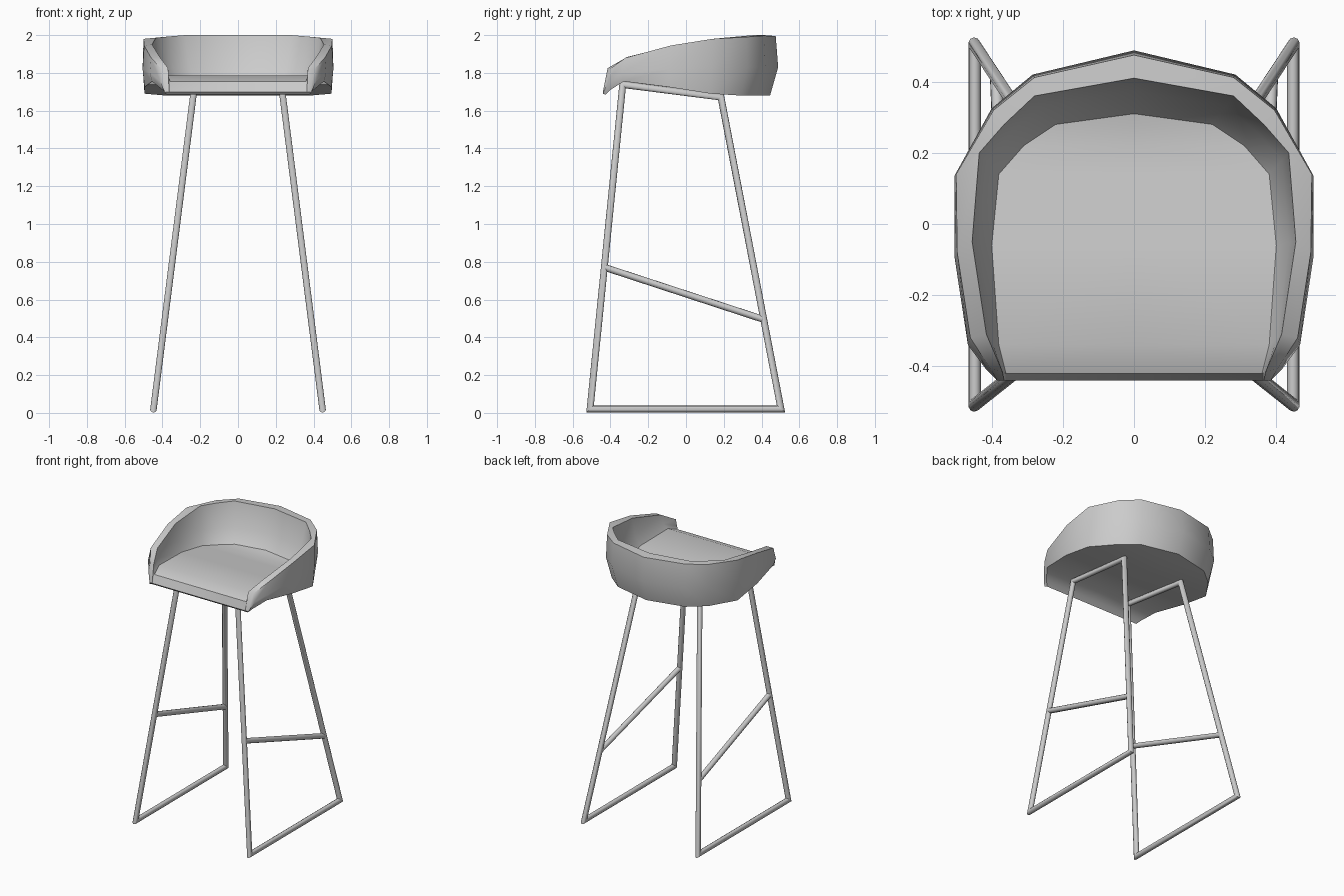
import bpy, bmesh
from math import cos, sin, pi
from mathutils import Vector

if "Cube" in bpy.data.objects:
    bpy.data.objects.remove(bpy.data.objects["Cube"])


def finish(name, bm):
    """Turn half a model into an object mirrored across x."""
    bmesh.ops.remove_doubles(bm, verts=bm.verts, dist=0.0005)
    bmesh.ops.recalc_face_normals(bm, faces=bm.faces)
    me = bpy.data.meshes.new(name)
    bm.to_mesh(me)
    bm.free()
    ob = bpy.data.objects.new(name, me)
    bpy.context.collection.objects.link(ob)
    mod = ob.modifiers.new("mirror", 'MIRROR')
    mod.use_clip = True
    bpy.ops.object.select_all(action='DESELECT')
    ob.select_set(True)
    bpy.context.view_layer.objects.active = ob
    bpy.ops.object.shade_smooth_by_angle(angle=0.75)
    return ob


# Seat shell: stations from front lip to back centre, each with
# bottom edge, outer wall, outer rim, inner rim and seat edge
stations = [
    [(.375, -.425, 1.685), (.385, -.44, 1.69), (.385, -.44, 1.70), (.365, -.44, 1.70), (.36, -.44, 1.70)],
    [(.40, -.40, 1.71), (.415, -.41, 1.76), (.405, -.405, 1.82), (.37, -.415, 1.825), (.36, -.42, 1.755)],
    [(.455, -.33, 1.755), (.467, -.34, 1.80), (.46, -.32, 1.88), (.415, -.31, 1.885), (.38, -.34, 1.785)],
    [(.495, -.09, 1.725), (.505, -.09, 1.82), (.497, -.08, 1.945), (.455, -.05, 1.95), (.40, -.06, 1.765)],
    [(.495, .13, 1.69), (.505, .135, 1.83), (.50, .14, 1.98), (.435, .20, 1.985), (.38, .14, 1.74)],
    [(.38, .29, 1.68), (.40, .325, 1.83), (.395, .32, 1.99), (.365, .28, 1.993), (.31, .22, 1.735)],
    [(.265, .385, 1.68), (.285, .42, 1.83), (.28, .412, 1.997), (.28, .36, 2.0), (.22, .28, 1.74)],
    [(0, .445, 1.68), (0, .488, 1.83), (0, .475, 1.995), (0, .41, 2.0), (0, .31, 1.745)],
]
bm = bmesh.new()
rows = []
for st in stations:
    b, m, t, i, s = (Vector(p) for p in st)
    wall = s.lerp(i, .65)
    wall.z = s.z + .35 * (i.z - s.z)
    row = [Vector((0, b.y, b.z)), b, m, t, i, wall, s, Vector((0, s.y, s.z))]
    rows.append([bm.verts.new(p) for p in row])
for r0, r1 in zip(rows, rows[1:]):
    for k in range(len(r0) - 1):
        bm.faces.new((r0[k], r0[k + 1], r1[k + 1], r1[k]))
bm.faces.new(rows[0])
bmesh.ops.dissolve_degenerate(bm, dist=0.0005, edges=bm.edges)
finish("seat", bm)

# Leg frames lie in a plane leaning inwards
LEAN, R, SIDES = .127, .018, 10
NORMAL = Vector((1, 0, LEAN)).normalized()


def on_plane(y, z):
    return Vector((.45 - LEAN * z, y, z))


def tube(name, pts, closed):
    """Round tube with mitred corners along a path in the leg plane."""
    bm = bmesh.new()
    n = len(pts)
    rings = []
    for i, p in enumerate(pts):
        before = (p - pts[i - 1]).normalized() if closed or i else None
        after = (pts[(i + 1) % n] - p).normalized() if closed or i < n - 1 else None
        a, b = before or after, after or before
        na, nb = NORMAL.cross(a), NORMAL.cross(b)
        side = (na + nb) / (1 + na.dot(nb))
        rings.append([bm.verts.new(p + R * (cos(2 * pi * k / SIDES) * side + sin(2 * pi * k / SIDES) * NORMAL))
                      for k in range(SIDES)])
    for i in range(n if closed else n - 1):
        r0, r1 = rings[i], rings[(i + 1) % n]
        for k in range(SIDES):
            j = (k + 1) % SIDES
            bm.faces.new((r0[k], r0[j], r1[j], r1[k]))
    if not closed:
        bm.faces.new(rings[0])
        bm.faces.new(rings[-1])
    return finish(name, bm)


# Closed leg loops and slanted footrests
tube("leg_frames", [on_plane(-.508, .02), on_plane(-.335, 1.738),
                    on_plane(.185, 1.672), on_plane(.503, .02)], True)
tube("footrests", [on_plane(-.43, .77), on_plane(.41, .495)], False)
